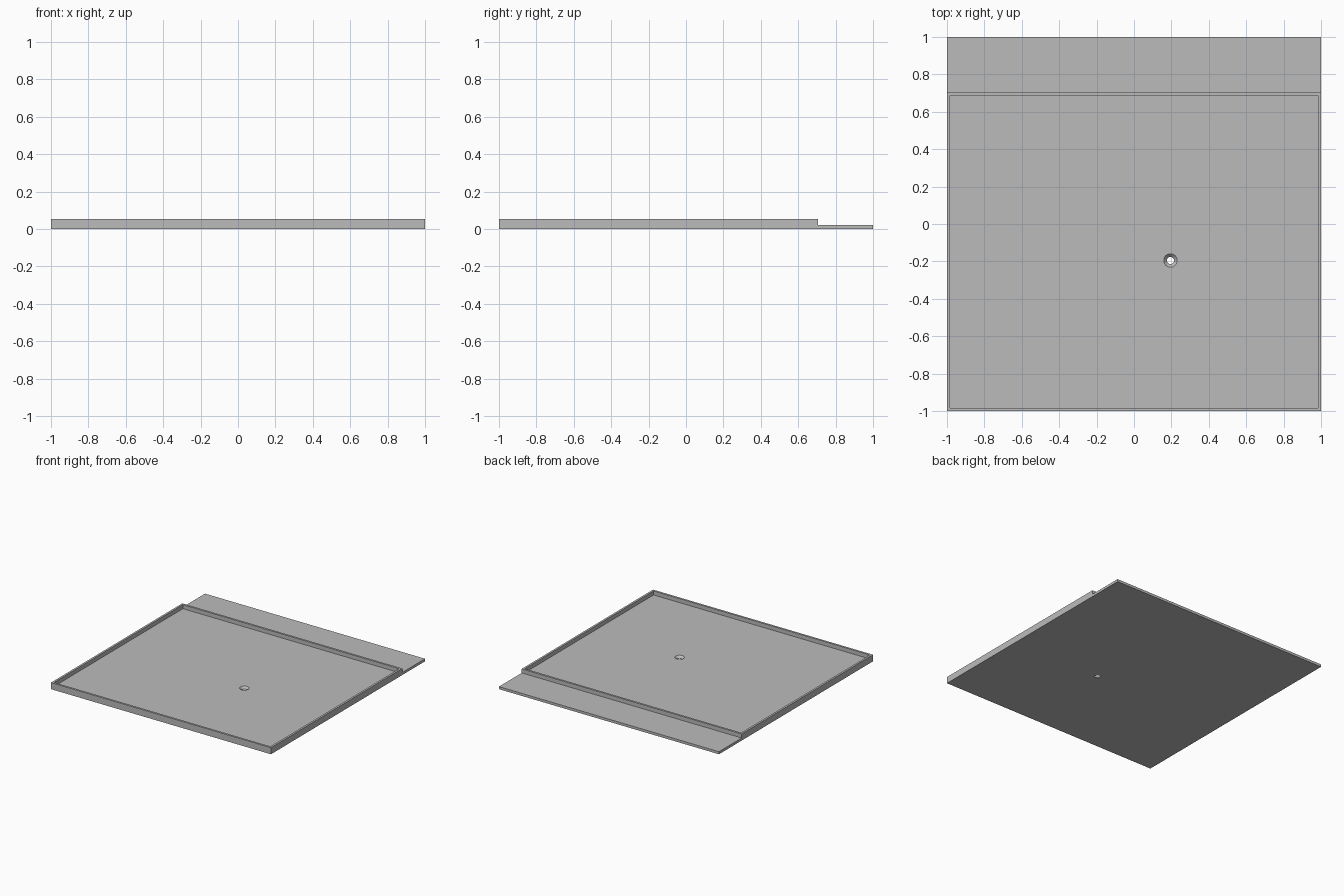
import bpy
import bmesh
from math import cos, sin, tau

if "Cube" in bpy.data.objects:
    bpy.data.objects.remove(bpy.data.objects["Cube"])

FLOOR, TOP, RIM_BACK, RIM = 0.021, 0.054, 0.705, 0.017

grey = bpy.data.materials.new("plain grey")
grey.use_nodes = True
grey.diffuse_color = (0.5, 0.5, 0.5, 1)
grey.node_tree.nodes["Principled BSDF"].inputs["Base Color"].default_value = (0.5, 0.5, 0.5, 1)


def loft(name, rings):
    """Closed solid through a list of matching point rings."""
    bm = bmesh.new()
    loops = [[bm.verts.new(p) for p in ring] for ring in rings]
    n = len(loops[0])
    for a, b in zip(loops, loops[1:]):
        for i in range(n):
            j = (i + 1) % n
            bm.faces.new((a[i], a[j], b[j], b[i]))
    bm.faces.new(loops[0])
    bm.faces.new(loops[-1])
    bmesh.ops.recalc_face_normals(bm, faces=bm.faces)
    mesh = bpy.data.meshes.new(name)
    bm.to_mesh(mesh)
    bm.free()
    mesh.materials.append(grey)
    obj = bpy.data.objects.new(name, mesh)
    bpy.context.collection.objects.link(obj)
    return obj


def rectangle(x, y0, y1, z):
    return [(-x, y0, z), (x, y0, z), (x, y1, z), (-x, y1, z)]


def circle(radius, z, cx=0.195, cy=-0.195, n=48):
    return [(cx + radius * cos(tau * i / n), cy + radius * sin(tau * i / n), z) for i in range(n)]


# Tray body: stepped side profile, with a thin ledge at the back
profile = [(-1, 0), (1, 0), (1, FLOOR), (RIM_BACK, FLOOR), (RIM_BACK, TOP), (-1, TOP)]
tray = loft("tray", [[(x, y, z) for y, z in profile] for x in (-1, 1)])

# Recess inside the rim, and a countersunk drain hole
recess = loft("recess_cutter", [rectangle(1 - RIM, RIM - 1, RIM_BACK - RIM, z) for z in (FLOOR, 0.1)])
drain = loft("drain_cutter", [circle(0.019, -0.02), circle(0.019, 0.004),
                              circle(0.036, FLOOR), circle(0.036, 0.04)])

bpy.context.view_layer.objects.active = tray
for cutter in (recess, drain):
    cutter.hide_render = True
    cut = tray.modifiers.new(cutter.name, "BOOLEAN")
    cut.operation = "DIFFERENCE"
    cut.solver = "EXACT"
    cut.object = cutter
    bpy.ops.object.modifier_apply(modifier=cut.name)
    bpy.data.objects.remove(cutter)

# Smooth the drain wall while keeping the rim edges sharp
bpy.ops.object.select_all(action="DESELECT")
tray.select_set(True)
bpy.ops.object.shade_smooth_by_angle(angle=0.5)
